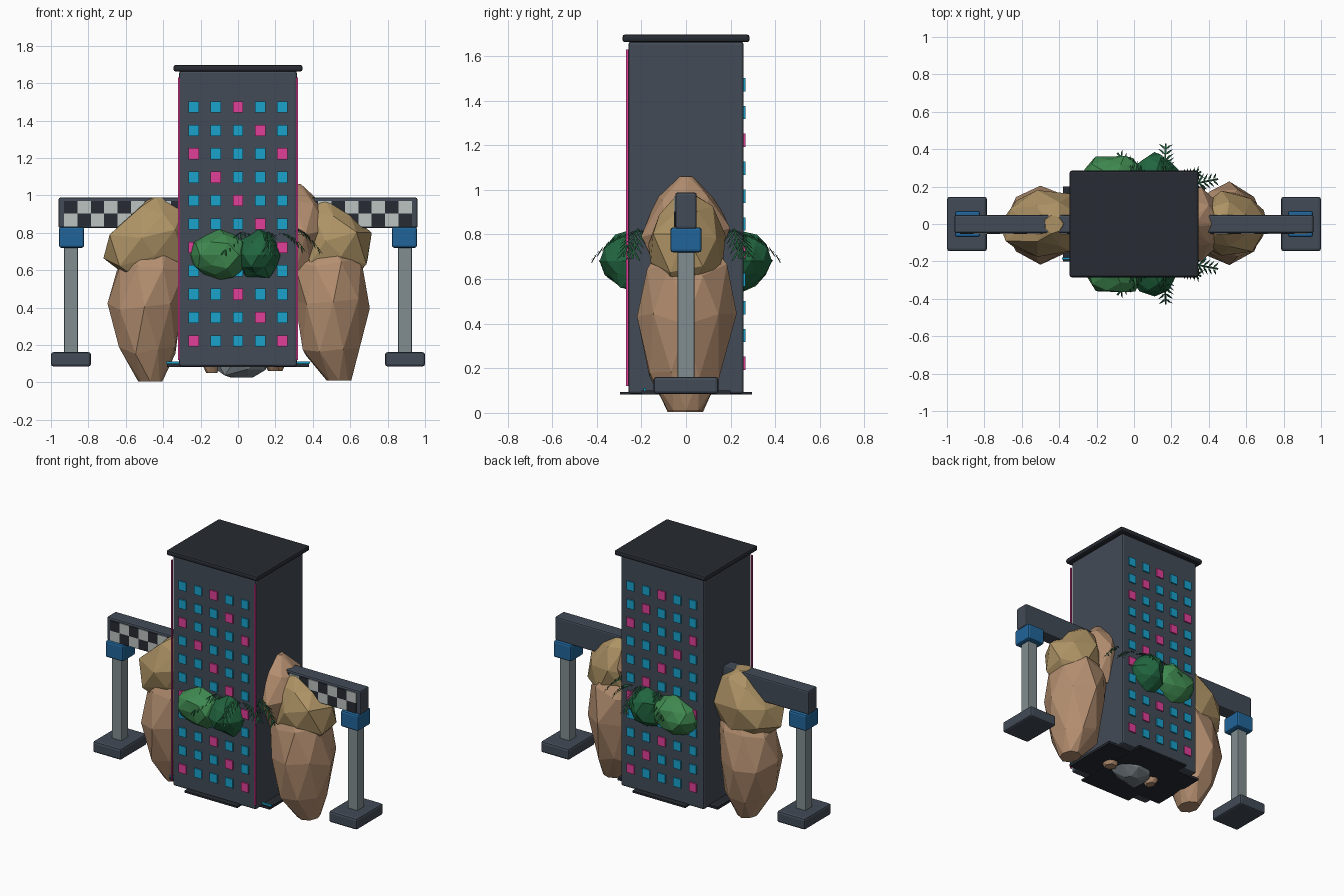
import bpy, bmesh, math, random
from mathutils import Vector

if "Cube" in bpy.data.objects:
    bpy.data.objects.remove(bpy.data.objects["Cube"])
random.seed(4)

def mat(name, r, g, b):
    m = bpy.data.materials.new(name)
    m.diffuse_color = (r, g, b, 1)
    m.use_nodes = True
    m.node_tree.nodes["Principled BSDF"].inputs["Base Color"].default_value = m.diffuse_color
    return m

SLATE = mat("slate", .055, .07, .095)
DARK = mat("dark", .02, .024, .032)
STEEL = mat("steel", .22, .27, .28)
BLUE = mat("blue", .015, .13, .32)
CYAN = mat("cyan", .01, .36, .6)
PINK = mat("pink", .75, .05, .32)
WHITE = mat("white", .5, .55, .53)
ROCK = mat("rock", .45, .27, .16)
SAND = mat("sand", .42, .29, .13)
GREY = mat("grey_rock", .17, .2, .22)
LEAF = mat("leaf", .05, .25, .08)
DEEP = mat("deep_leaf", .015, .13, .05)
FROND = mat("frond", .015, .1, .04)

def finish(name, bm, m):
    bmesh.ops.recalc_face_normals(bm, faces=bm.faces[:])
    me = bpy.data.meshes.new(name)
    bm.to_mesh(me)
    bm.free()
    me.materials.append(m)
    ob = bpy.data.objects.new(name, me)
    bpy.context.collection.objects.link(ob)
    return ob

def add_box(bm, x0, x1, y0, y1, z0, z1):
    vs = bmesh.ops.create_cube(bm, size=1)["verts"]
    for v in vs:
        v.co = ((x0 + x1) / 2 + v.co.x * (x1 - x0),
                (y0 + y1) / 2 + v.co.y * (y1 - y0),
                (z0 + z1) / 2 + v.co.z * (z1 - z0))

def boxes(name, m, dims, bevel=0):
    bm = bmesh.new()
    for d in dims:
        add_box(bm, *d)
    ob = finish(name, bm, m)
    if bevel:
        b = ob.modifiers.new("bevel", "BEVEL")
        b.width, b.segments = bevel, 2
    return ob

def rock(name, m, rings, n=8, jitter=.1, y=0):
    """Loft of rough rings (z, centre x, half width x, half width y)."""
    bm = bmesh.new()
    loops = []
    for i, (z, cx, rx, ry) in enumerate(rings):
        loop = []
        for k in range(n):
            a = 2 * math.pi * (k + .5 * (i % 2)) / n
            s = 1 + random.uniform(-jitter, jitter * .5)
            dz = random.uniform(-.03, .03) if 0 < i < len(rings) - 1 else 0
            loop.append(bm.verts.new((cx + rx * s * math.cos(a), y + ry * s * math.sin(a), z + dz)))
        loops.append(loop)
    for i in range(len(loops) - 1):
        a, b = loops[i], loops[i + 1]
        for k in range(n):
            j = (k + 1) % n
            if i % 2 == 0:
                bm.faces.new((a[k], a[j], b[k]))
                bm.faces.new((a[j], b[j], b[k]))
            else:
                bm.faces.new((a[k], b[j], b[k]))
                bm.faces.new((a[k], a[j], b[j]))
    bm.faces.new(loops[0])
    bm.faces.new(loops[-1])
    return finish(name, bm, m)

# Tower, roof slab and ground plate
boxes("tower", SLATE, [(-.315, .315, -.258, .258, .085, 1.665)], .012)
boxes("roof_slab", DARK, [(-.345, .345, -.285, .285, 1.662, 1.697)], .012)
boxes("ground_plate", DARK, [(-.2, .2, -.295, .295, .082, .094), (-.38, .38, -.2, .2, .083, .1)])
boxes("plate_light", CYAN, [(-.385, .385, -.19, -.18, .1, .112)])

# Window grid on front and back, with diagonal pink lights
lit, plain = [], []
for r in range(11):
    for c in range(5):
        x, z = (c - 2) * .118, .222 + r * .125
        for s in (-1, 1):
            d = (x - .028, x + .028, s * .262 - .005, s * .262 + .005, z - .03, z + .03)
            (lit if (r + c) % 4 == 0 else plain).append(d)
boxes("pink_windows", PINK, lit)
boxes("blue_windows", CYAN, plain)
boxes("corner_lights", PINK, [(s * .315 - .005, s * .315 + .005, -.268, -.258, .12, 1.63) for s in (-1, 1)])

# Gantry: feet, posts, collars and checkered beam
sides = (-1, 1)
boxes("gantry_feet", SLATE, [(s * .893 - .107, s * .893 + .107, -.145, .145, .085, .162) for s in sides], .014)
boxes("gantry_posts", STEEL, [(s * .893 - .037, s * .893 + .037, -.037, .037, .15, .74) for s in sides], .004)
boxes("gantry_collars", BLUE, [(s * .89 - .067, s * .89 + .067, -.07, .07, .72, .832) for s in sides], .012)
boxes("gantry_beam", SLATE, [(-.96, .96, -.048, .048, .825, .988)], .01)
light, dark = [], []
for i in range(26):
    for j in range(2):
        x, z = -.93 + i * .0715, .833 + j * .069
        (dark if (i + j) % 2 else light).append((x, x + .0715, -.053, -.046, z, z + .069))
boxes("light_checks", WHITE, light)
boxes("dark_checks", DARK, dark)

# Rock stacks either side and rubble below
rock("left_rock", ROCK, [(.005, -.47, .07, .08), (.17, -.485, .16, .16), (.4, -.5, .19, .21),
                         (.62, -.47, .19, .18), (.8, -.43, .08, .08)])
rock("left_cap_rock", SAND, [(.52, -.46, .08, .08), (.65, -.49, .22, .16), (.8, -.47, .23, .2),
                             (.93, -.43, .15, .13), (.99, -.43, .05, .05)], 7)
rock("right_rock", ROCK, [(.01, .54, .07, .08), (.17, .5, .16, .17), (.42, .51, .2, .22),
                          (.64, .48, .19, .19), (.8, .46, .08, .08)])
rock("right_cap_rock", SAND, [(.52, .5, .08, .08), (.66, .51, .2, .17), (.78, .51, .2, .19),
                              (.91, .48, .13, .12), (.98, .47, .04, .04)], 7)
rock("tall_rock", ROCK, [(.6, .33, .1, .12), (.8, .32, .17, .2), (.95, .32, .14, .14),
                         (1.06, .31, .03, .03)], 7)
rock("grey_rubble", GREY, [(.025, .02, .06, .05), (.06, .02, .14, .11), (.12, .02, .15, .12)], 7)
rock("brown_rubble", ROCK, [(.05, -.14, .03, .04), (.12, -.14, .07, .08)], 6)
rock("side_rubble", ROCK, [(.06, .2, .04, .04), (.12, .2, .07, .08)], 6)

# Bushes on both faces of the tower
def bush(name, m, loc, size):
    bm = bmesh.new()
    bmesh.ops.create_icosphere(bm, subdivisions=2, radius=1)
    for v in bm.verts:
        k = random.uniform(.86, 1.06)
        v.co = [loc[i] + v.co[i] * size[i] * k for i in range(3)]
    finish(name, bm, m)

def frond(bm, p0, p1, n=8):
    """Arched rib with pairs of pointed leaflets."""
    p0, p1 = Vector(p0), Vector(p1)
    up = Vector((0, 0, 1))
    pts = [p0.lerp(p1, t / n) + up * .05 * math.sin(math.pi * t / n) for t in range(n + 1)]
    for i in range(n):
        a, b = pts[i], pts[i + 1]
        d = (b - a).normalized()
        side = d.cross(up).normalized()
        w = side * .005
        bm.faces.new([bm.verts.new(q) for q in (a - w, a + w, b + w, b - w)])
        if i == 0:
            continue
        ln = .085 * (1 - .5 * abs(i / n - .4))
        for s in (-1, 1):
            tip = a + (d * .7 + side * s * .65 - up * .3).normalized() * ln
            mid = a.lerp(tip, .4)
            bm.faces.new([bm.verts.new(q) for q in (a, mid + d * .011, tip, mid - d * .011)])

for s, label in ((-1, "front"), (1, "back")):
    bush(label + "_light_bush", LEAF, (-.1, s * .25, .68), (.17, .13, .135))
    bush(label + "_dark_bush", DEEP, (.11, s * .25, .68), (.13, .13, .135))
    bm = bmesh.new()
    frond(bm, (.16, s * .2, .8), (.17, s * .43, .68))
    frond(bm, (.24, s * .2, .83), (.45, s * .24, .69))
    frond(bm, (.08, s * .2, .8), (-.09, s * .38, .68))
    frond(bm, (.18, s * .2, .8), (.36, s * .28, .7))
    finish(label + "_palm_fronds", bm, FROND)
